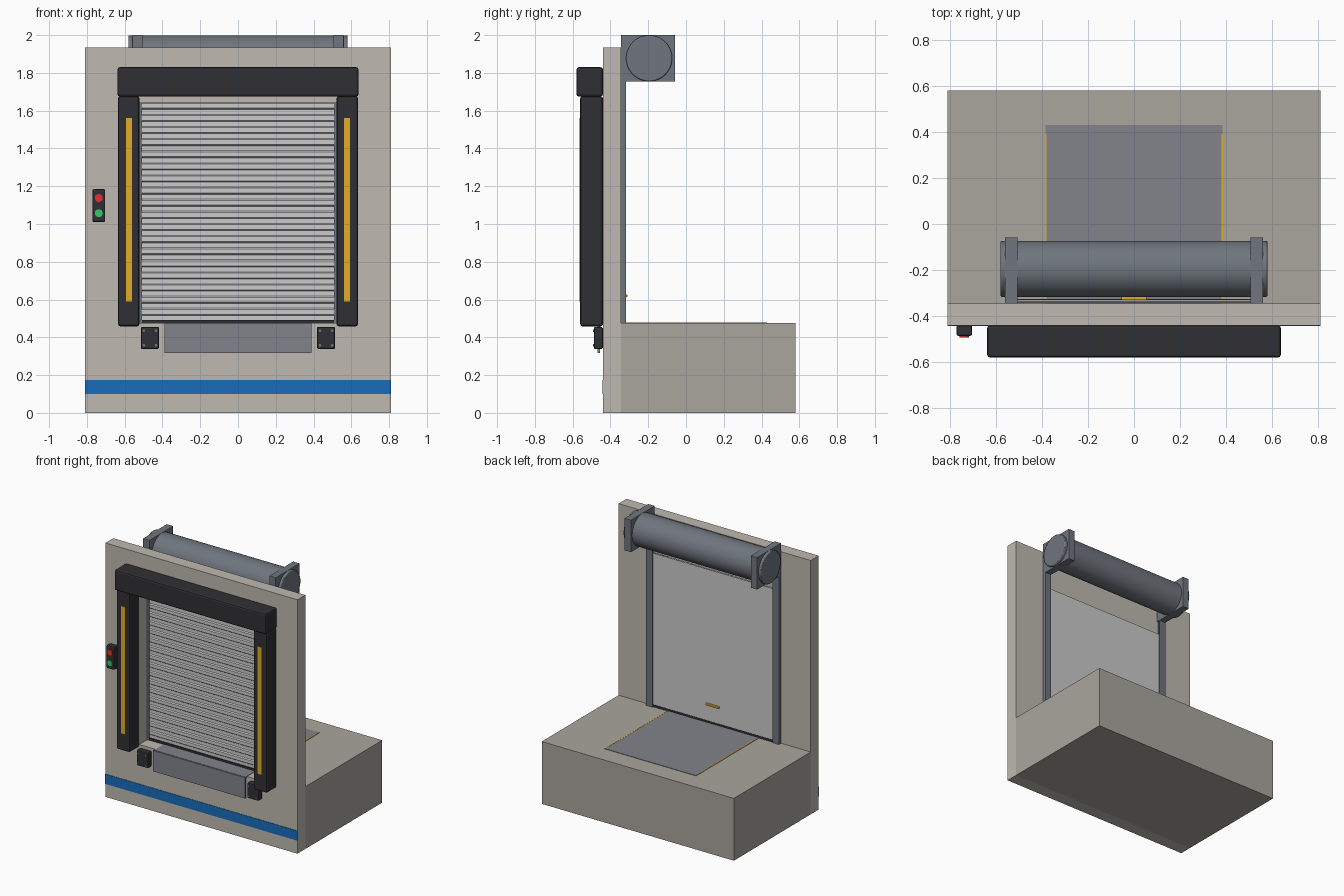
import bpy, bmesh, math
from mathutils import Matrix

if "Cube" in bpy.data.objects:
    bpy.data.objects.remove(bpy.data.objects["Cube"])


def mat(name, r, g, b):
    m = bpy.data.materials.new(name)
    m.diffuse_color = (r, g, b, 1)
    m.use_nodes = True
    m.node_tree.nodes["Principled BSDF"].inputs["Base Color"].default_value = m.diffuse_color
    return m


WALL = mat("wall_beige", 0.52, 0.49, 0.44)
DOCK = mat("dock_concrete", 0.40, 0.38, 0.34)
BLACK = mat("rubber", 0.03, 0.03, 0.035)
STEEL = mat("steel", 0.16, 0.18, 0.21)
PLATE = mat("plate_grey", 0.22, 0.23, 0.26)
SLAT = mat("slat_white", 0.72, 0.72, 0.74)
YELLOW = mat("yellow", 0.75, 0.42, 0.02)
BLUE = mat("blue", 0.01, 0.15, 0.5)
RED = mat("red", 0.8, 0.03, 0.03)
GREEN = mat("green", 0.03, 0.6, 0.15)


def finish(name, bm, material):
    bmesh.ops.recalc_face_normals(bm, faces=bm.faces)
    me = bpy.data.meshes.new(name)
    bm.to_mesh(me)
    bm.free()
    ob = bpy.data.objects.new(name, me)
    bpy.context.collection.objects.link(ob)
    if material:
        me.materials.append(material)
    return ob


def box(name, x, y, z, material=None, bevel=0.0):
    """Box from (min, max) ranges on each axis."""
    bm = bmesh.new()
    size = Matrix.Diagonal((x[1] - x[0], y[1] - y[0], z[1] - z[0], 1))
    mid = Matrix.Translation((sum(x) / 2, sum(y) / 2, sum(z) / 2))
    bmesh.ops.create_cube(bm, size=1, matrix=mid @ size)
    ob = finish(name, bm, material)
    if bevel:
        mod = ob.modifiers.new("bevel", 'BEVEL')
        mod.width, mod.segments = bevel, 2
    return ob


def cyl(name, centre, radius, length, axis, material, n=32, bevel=0.0):
    bm = bmesh.new()
    rot = Matrix.Rotation(math.pi / 2, 4, 'Y' if axis == 'X' else 'X')
    bmesh.ops.create_cone(bm, cap_ends=True, segments=n, radius1=radius, radius2=radius,
                          depth=length, matrix=Matrix.Translation(centre) @ rot)
    ob = finish(name, bm, material)
    if bevel:
        mod = ob.modifiers.new("bevel", 'BEVEL')
        mod.width, mod.segments, mod.limit_method = bevel, 2, 'ANGLE'
    bpy.ops.object.select_all(action='DESELECT')
    bpy.context.view_layer.objects.active = ob
    ob.select_set(True)
    bpy.ops.object.shade_smooth_by_angle(angle=math.radians(35))
    return ob


def extrude_x(name, profile, x0, x1, material):
    """Closed (y, z) profile extruded along x."""
    bm = bmesh.new()
    face = bm.faces.new([bm.verts.new((x0, y, z)) for y, z in profile])
    new = bmesh.ops.extrude_face_region(bm, geom=[face])["geom"]
    bmesh.ops.translate(bm, vec=(x1 - x0, 0, 0),
                        verts=[v for v in new if isinstance(v, bmesh.types.BMVert)])
    return finish(name, bm, material)


# Front wall with door opening
wall = box("wall", (-0.81, 0.81), (-0.44, -0.345), (0, 1.935), WALL)
cutter = box("opening_cutter", (-0.525, 0.525), (-0.6, -0.2), (0.475, 1.64))
mod = wall.modifiers.new("opening", 'BOOLEAN')
mod.operation, mod.solver, mod.object = 'DIFFERENCE', 'EXACT', cutter
bpy.context.view_layer.objects.active = wall
bpy.ops.object.modifier_apply(modifier=mod.name)
bpy.data.objects.remove(cutter)
box("wall_stripe", (-0.81, 0.81), (-0.443, -0.439), (0.1, 0.175), BLUE)

# Raised dock floor behind the wall
box("dock_floor", (-0.81, 0.81), (-0.345, 0.58), (0, 0.475), DOCK)

# Leveler plate, edge stripes and hanging lip
box("leveler_plate", (-0.385, 0.385), (-0.46, 0.43), (0.465, 0.478), PLATE)
box("leveler_lip", (-0.388, 0.388), (-0.468, -0.455), (0.318, 0.476), PLATE)
for s, side in ((-1, "left"), (1, "right")):
    box("leveler_edge_" + side, sorted((s * 0.380, s * 0.387)), (-0.33, 0.39),
        (0.468, 0.479), YELLOW)

# Shutter curtain: ribbed front, flat back
z0, z1, count = 0.49, 1.645, 18
pitch = (z1 - z0) / count
profile = [(-0.328, z0)]
for i in range(count):
    z = z0 + i * pitch
    profile += [(-0.335, z), (-0.335, z + pitch * 0.4),
                (-0.343, z + pitch * 0.5), (-0.343, z + pitch * 0.9)]
profile += [(-0.335, z1), (-0.328, z1)]
extrude_x("shutter_curtain", profile, -0.515, 0.515, SLAT)
box("shutter_bottom_bar", (-0.508, 0.508), (-0.343, -0.326), (0.475, 0.492), BLACK)
box("shutter_handle", (-0.055, 0.055), (-0.328, -0.311), (0.613, 0.627), YELLOW, 0.003)

# Roller drum
cyl("roller_drum", (0, -0.195, 1.877), 0.122, 1.16, 'X', STEEL, 48, 0.006)

for s, side in ((-1, "left"), (1, "right")):
    def xr(a, b):
        return sorted((s * a, s * b))

    # Guide channel: front flange, web, back flange
    box("guide_front_" + side, xr(0.507, 0.56), (-0.352 + 0.007, -0.343), (0.475, 1.76), STEEL)
    box("guide_web_" + side, xr(0.518, 0.56), (-0.345, -0.318), (0.475, 1.76), STEEL)
    box("guide_back_" + side, xr(0.507, 0.56), (-0.324, -0.318), (0.475, 1.76), STEEL)
    # Drum bracket
    box("drum_bracket_" + side, xr(0.505, 0.56), (-0.345, -0.058), (1.755, 2.0), STEEL, 0.002)
    # Shelter side pad with guide stripe
    box("side_pad_" + side, xr(0.522, 0.635), (-0.56, -0.44), (0.458, 1.677), BLACK, 0.012)
    box("pad_stripe_" + side, xr(0.56, 0.592), (-0.563, -0.556), (0.59, 1.56), YELLOW)
    # Dock bumper with bolts
    box("bumper_" + side, xr(0.418, 0.514), (-0.488, -0.44), (0.338, 0.455), BLACK, 0.008)
    for bx in (0.434, 0.498):
        for bz in (0.358, 0.435):
            cyl("bumper_bolt_" + side, (s * bx, -0.489, bz), 0.007, 0.008, 'Y', STEEL, 12)

# Shelter head pad
box("head_pad", (-0.638, 0.638), (-0.58, -0.44), (1.675, 1.83), BLACK, 0.012)

# Signal light
box("signal_housing", (-0.771, -0.703), (-0.486, -0.44), (1.01, 1.185), BLACK, 0.008)
cyl("signal_red", (-0.737, -0.487, 1.138), 0.021, 0.012, 'Y', RED, 24)
cyl("signal_green", (-0.737, -0.487, 1.057), 0.021, 0.012, 'Y', GREEN, 24)
